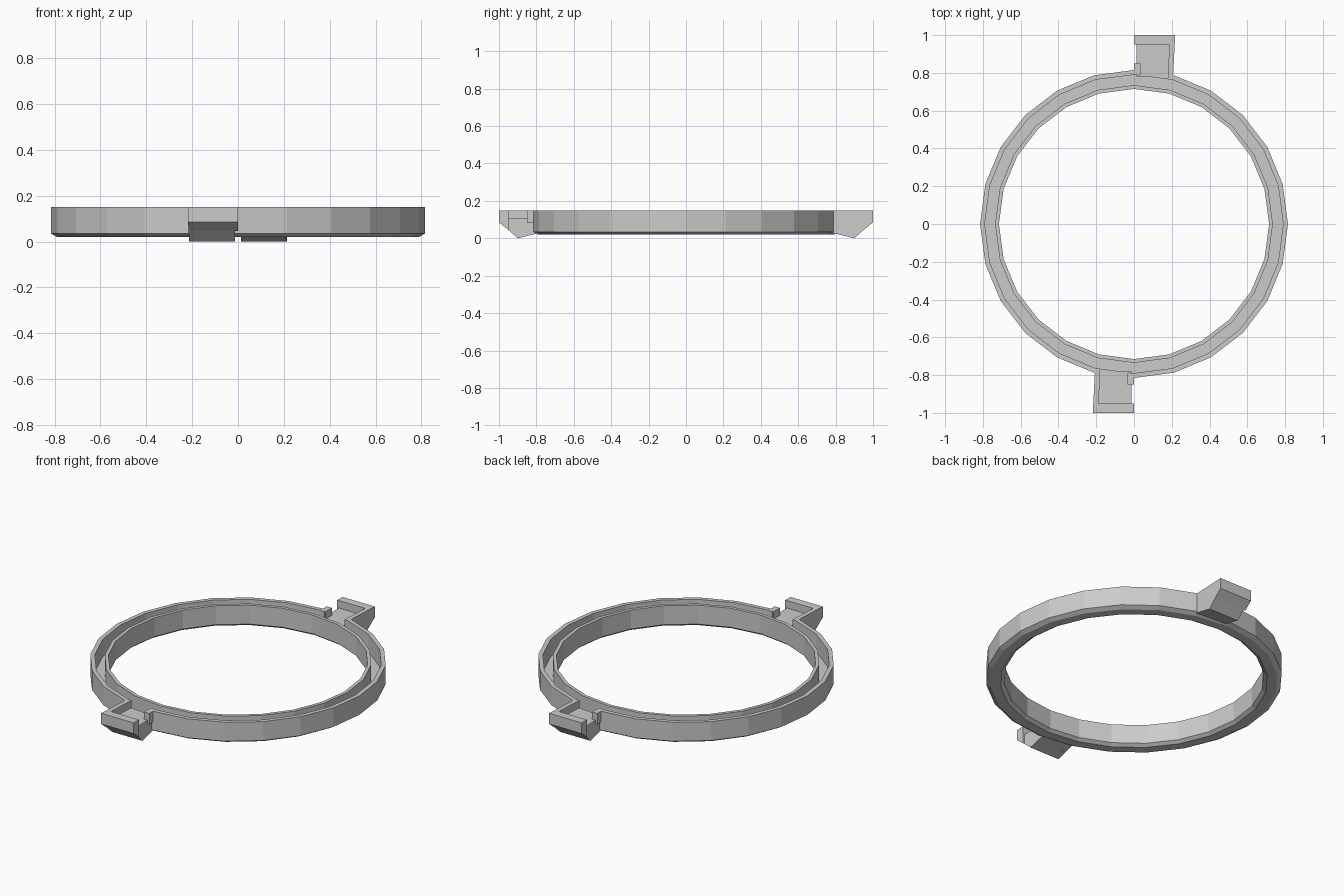
import bpy, bmesh
from math import cos, sin, pi
from mathutils import Matrix

cube = bpy.data.objects.get("Cube")
if cube:
    bpy.data.objects.remove(cube, do_unlink=True)

grey = bpy.data.materials.new("light_grey")
grey.use_nodes = True
grey.diffuse_color = (0.6, 0.6, 0.6, 1)
grey.node_tree.nodes["Principled BSDF"].inputs["Base Color"].default_value = (0.6, 0.6, 0.6, 1)

SIDES = 24
TOP, FLOOR, GROOVE = 0.155, 0.11, 0.05


def finish(name, bm):
    bmesh.ops.recalc_face_normals(bm, faces=bm.faces)
    mesh = bpy.data.meshes.new(name)
    bm.to_mesh(mesh)
    bm.free()
    mesh.materials.append(grey)
    obj = bpy.data.objects.new(name, mesh)
    bpy.context.collection.objects.link(obj)
    return obj


def lathe(name, profile):
    """Closed (radius, z) profile swept around z."""
    bm = bmesh.new()
    rows = [[bm.verts.new((r * cos(2 * pi * i / SIDES), r * sin(2 * pi * i / SIDES), z))
             for r, z in profile] for i in range(SIDES)]
    n = len(profile)
    for i in range(SIDES):
        a, b = rows[i], rows[(i + 1) % SIDES]
        for j in range(n):
            k = (j + 1) % n
            bm.faces.new((a[j], b[j], b[k], a[k]))
    return finish(name, bm)


def prism(name, profile, x0, x1, turn):
    """(y, z) profile extruded along x; the outer side flares slightly."""
    bm = bmesh.new()
    ends = [[bm.verts.new((x + (0.05 * (y - 1) if x > 0.1 else 0), y, z))
             for y, z in profile] for x in (x0, x1)]
    bm.faces.new(ends[0])
    bm.faces.new(ends[1])
    for j in range(len(profile)):
        k = (j + 1) % len(profile)
        bm.faces.new((ends[0][j], ends[0][k], ends[1][k], ends[1][j]))
    bm.transform(Matrix.Rotation(turn, 4, "Z"))
    return finish(name, bm)


def block(y0, y1, z0, z1):
    return [(y0, z0), (y1, z0), (y1, z1), (y0, z1)]


# Ring with a groove in its top and chamfered bottom edges
ring = lathe("grooved_ring", [
    (0.815, TOP), (0.815, 0.04), (0.79, 0.025), (0.735, 0.025), (0.715, 0.04),
    (0.715, TOP), (0.735, TOP), (0.735, GROOVE), (0.79, GROOVE), (0.79, TOP)])

for side, turn in (("back", 0), ("front", pi)):
    # Opening from the groove into the bracket tray
    cutter = prism(side + "_cutter", block(0.745, 0.86, FLOOR, 0.2), 0.03, 0.19, turn)
    cutter.hide_render = True
    mod = ring.modifiers.new("opening", "BOOLEAN")
    mod.operation, mod.solver, mod.object = "DIFFERENCE", "EXACT", cutter
    bpy.context.view_layer.objects.active = ring
    bpy.ops.object.modifier_apply(modifier=mod.name)
    bpy.data.objects.remove(cutter, do_unlink=True)

    # Bracket: wedge floor, end wall, side wall and small stop post
    prism(side + "_bracket_floor",
          [(0.78, FLOOR), (0.95, FLOOR), (0.95, 0.05), (0.9, 0.005), (0.78, 0.035)],
          0.012, 0.19, turn)
    prism(side + "_bracket_end_wall",
          [(0.95, TOP), (1, TOP), (1, 0.09), (0.95, 0.05)], 0, 0.218, turn)
    prism(side + "_bracket_side_wall",
          [(0.77, TOP), (0.95, TOP), (0.95, 0.05), (0.9, 0.005), (0.77, 0.037)],
          0.19, 0.218, turn)
    prism(side + "_stop_post", block(0.79, 0.85, FLOOR - 0.02, TOP), 0, 0.035, turn)

# Rest the lowest edge on the ground
for obj in bpy.context.collection.objects:
    if obj.type == "MESH" and obj.data.materials and obj.data.materials[0] == grey:
        obj.data.transform(Matrix.Translation((0, 0, -0.005)))
